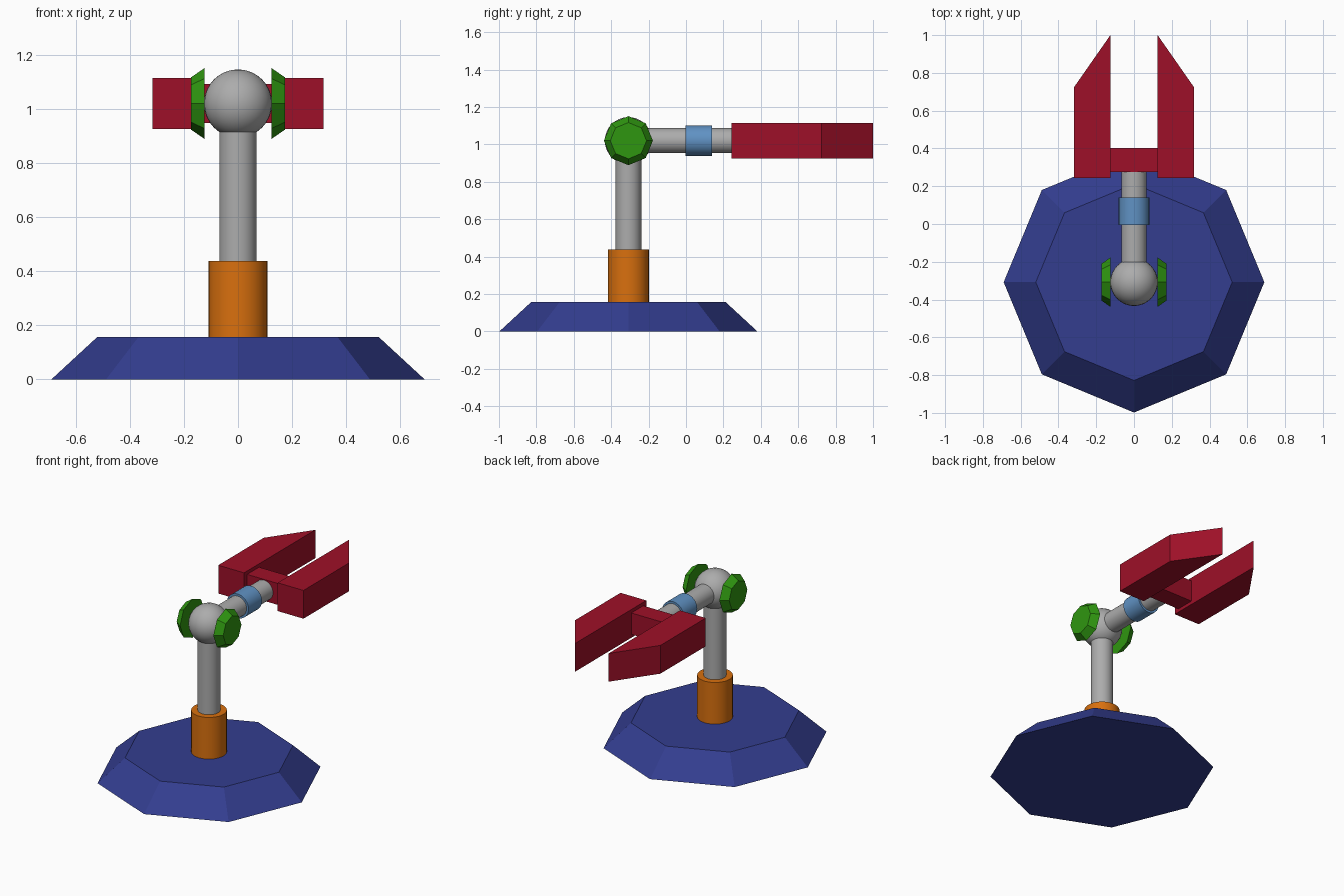
import bpy, bmesh, math
from mathutils import Matrix, Vector

if "Cube" in bpy.data.objects:
    bpy.data.objects.remove(bpy.data.objects["Cube"])

AXIS_Y = -0.308   # y of the post
ARM_Z = 1.02      # height of the forearm axis


def paint(name, rgb):
    m = bpy.data.materials.new(name)
    m.diffuse_color = [((c / 255 + 0.055) / 1.055) ** 2.4 for c in rgb] + [1]
    m.use_nodes = True
    m.node_tree.nodes["Principled BSDF"].inputs["Base Color"].default_value = m.diffuse_color
    return m


navy = paint("navy blue", (51, 61, 143))
orange = paint("orange", (217, 112, 14))
grey = paint("light grey", (172, 172, 172))
green = paint("green", (47, 150, 16))
steel = paint("steel blue", (96, 146, 196))
red = paint("dark red", (158, 16, 40))


def finish(name, bm, mat, smooth=False):
    bmesh.ops.recalc_face_normals(bm, faces=bm.faces)
    me = bpy.data.meshes.new(name)
    bm.to_mesh(me)
    bm.free()
    me.materials.append(mat)
    ob = bpy.data.objects.new(name, me)
    bpy.context.collection.objects.link(ob)
    if smooth:
        bpy.ops.object.select_all(action='DESELECT')
        ob.select_set(True)
        bpy.context.view_layer.objects.active = ob
        bpy.ops.object.shade_smooth_by_angle(angle=math.radians(40))
    return ob


def rod(name, start, end, r1, r2, sides, mat, smooth=False):
    """Cylinder or cone frustum between two points."""
    a, b = Vector(start), Vector(end)
    turn = Vector((0, 0, 1)).rotation_difference(b - a).to_matrix().to_4x4()
    bm = bmesh.new()
    bmesh.ops.create_cone(bm, cap_ends=True, segments=sides, radius1=r1, radius2=r2,
                          depth=(b - a).length,
                          matrix=Matrix.Translation((a + b) / 2) @ turn)
    return finish(name, bm, mat, smooth)


def prism(name, outline, z0, z1, mat):
    """Extrude an xy outline between two heights."""
    bm = bmesh.new()
    face = bm.faces.new([bm.verts.new((x, y, z0)) for x, y in outline])
    top = bmesh.ops.extrude_face_region(bm, geom=[face])["geom"]
    bmesh.ops.translate(bm, vec=(0, 0, z1 - z0),
                        verts=[v for v in top if isinstance(v, bmesh.types.BMVert)])
    return finish(name, bm, mat)


# Octagonal foot, socket and upright post
rod("base", (0, AXIS_Y, 0), (0, AXIS_Y, 0.157), 0.69, 0.52, 8, navy)
rod("post_socket", (0, AXIS_Y, 0.157), (0, AXIS_Y, 0.437), 0.109, 0.109, 32, orange, True)
rod("post", (0, AXIS_Y, 0.43), (0, AXIS_Y, ARM_Z), 0.069, 0.069, 32, grey, True)

# Elbow ball
bm = bmesh.new()
bmesh.ops.create_uvsphere(bm, u_segments=32, v_segments=16, radius=0.126,
                          matrix=Matrix.Translation((0, AXIS_Y, ARM_Z)))
finish("elbow_ball", bm, grey, True)

# Forearm with collar
rod("forearm", (0, AXIS_Y, ARM_Z), (0, 0.3, ARM_Z), 0.067, 0.067, 32, grey, True)
rod("forearm_collar", (0, -0.004, ARM_Z), (0, 0.139, ARM_Z), 0.081, 0.081, 32, steel, True)

# Gripper bridge
prism("gripper_bridge", [(-0.126, 0.276), (0.126, 0.276), (0.126, 0.403), (-0.126, 0.403)],
      0.948, 1.092, red)

# Mirrored elbow caps and gripper jaws
for side, s in (("left", -1), ("right", 1)):
    rod(side + "_elbow_cap", (s * 0.124, AXIS_Y, ARM_Z), (s * 0.173, AXIS_Y, ARM_Z),
        0.131, 0.097, 8, green)
    prism(side + "_jaw", [(s * 0.125, 0.243), (s * 0.317, 0.243), (s * 0.317, 0.725),
                          (s * 0.125, 1.0)], 0.925, 1.115, red)
